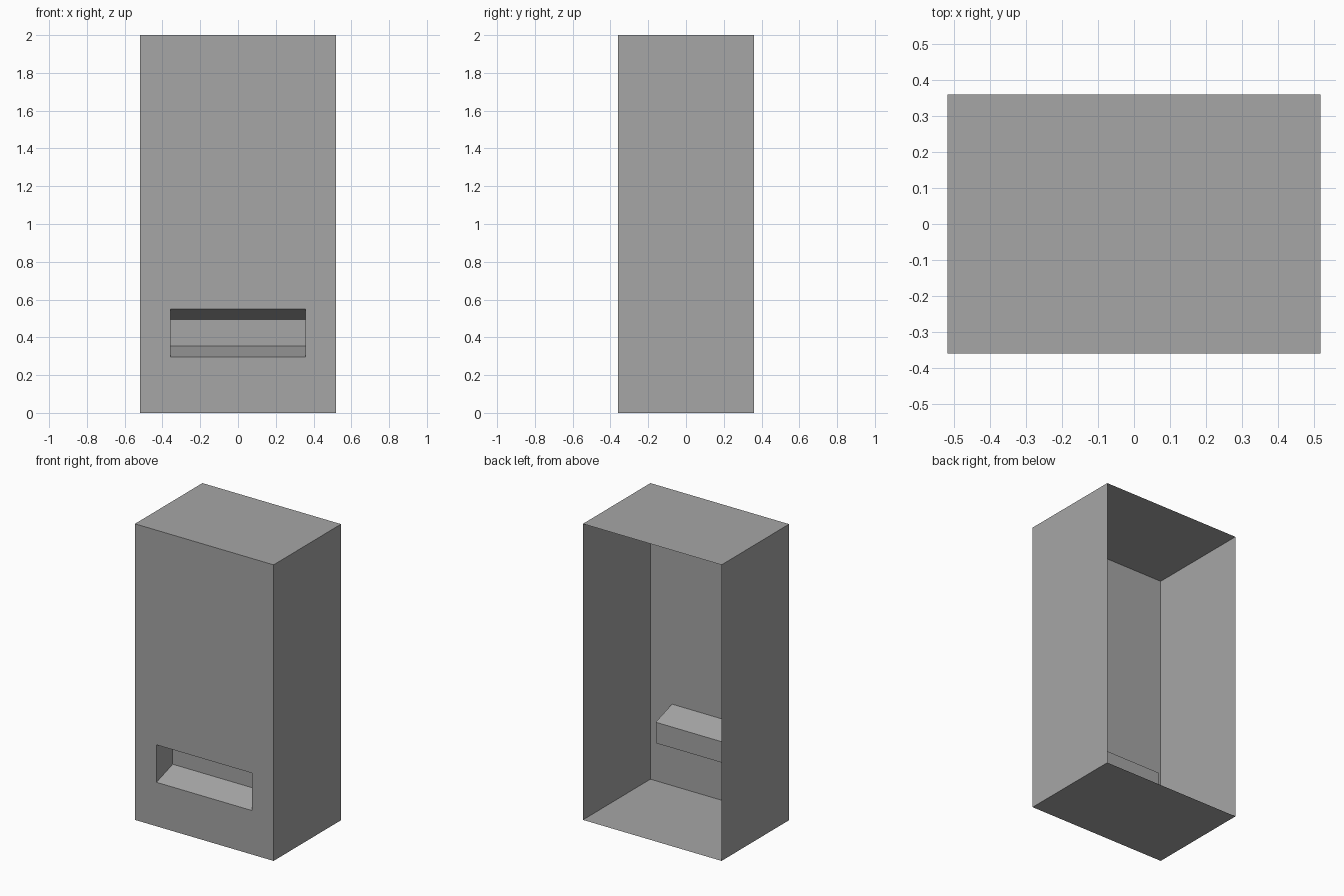
import bpy, bmesh
from mathutils import Vector

old = bpy.data.objects.get("Cube")
if old:
    bpy.data.objects.remove(old, do_unlink=True)

# Overall half sizes and height
HX, HY, H = 0.518, 0.36, 2.0
# Dispensing slot: half width, mouth height range, back height range, depth
SX, MOUTH, BACK, DEPTH = 0.357, (0.297, 0.55), (0.353, 0.494), 0.173

grey = bpy.data.materials.new("cabinet grey")
grey.use_nodes = True
colour = (0.38, 0.38, 0.38, 1)
grey.diffuse_color = colour
grey.node_tree.nodes["Principled BSDF"].inputs["Base Color"].default_value = colour


def box(hx, y0, y1, z0, z1):
    """Closed box as a bmesh, centred on x."""
    bm = bmesh.new()
    bmesh.ops.create_cube(bm, size=2)
    for v in bm.verts:
        v.co = Vector((v.co.x * hx,
                       y1 if v.co.y > 0 else y0,
                       z1 if v.co.z > 0 else z0))
    bm.normal_update()
    return bm


def face_towards(bm, direction):
    return max(bm.faces, key=lambda f: f.normal.dot(Vector(direction)))


def finish(bm, name):
    mesh = bpy.data.meshes.new(name)
    bm.to_mesh(mesh)
    bm.free()
    mesh.materials.append(grey)
    obj = bpy.data.objects.new(name, mesh)
    bpy.context.collection.objects.link(obj)
    return obj


# Cabinet: thin sheet shell, open at the back, with a slot cut in the front
bm = box(HX, -HY, HY, 0, H)
bmesh.ops.delete(bm, geom=[face_towards(bm, (0, 1, 0))], context='FACES_ONLY')
front = face_towards(bm, (0, -1, 0))
bmesh.ops.inset_individual(bm, faces=[front], thickness=0.1)
for v in front.verts:
    v.co.x = SX if v.co.x > 0 else -SX
    v.co.z = MOUTH[1] if v.co.z > H / 2 else MOUTH[0]
bmesh.ops.delete(bm, geom=[front], context='FACES_ONLY')
finish(bm, "cabinet_shell")

# Slot tray: open-fronted pocket whose floor and roof slope to a shorter back
bm = box(SX, -HY, -HY + DEPTH, *MOUTH)
back = face_towards(bm, (0, 1, 0))
middle = sum(MOUTH) / 2
for v in back.verts:
    v.co.z = BACK[1] if v.co.z > middle else BACK[0]
bmesh.ops.delete(bm, geom=[face_towards(bm, (0, -1, 0))], context='FACES_ONLY')
bmesh.ops.reverse_faces(bm, faces=bm.faces[:])
finish(bm, "slot_tray")
